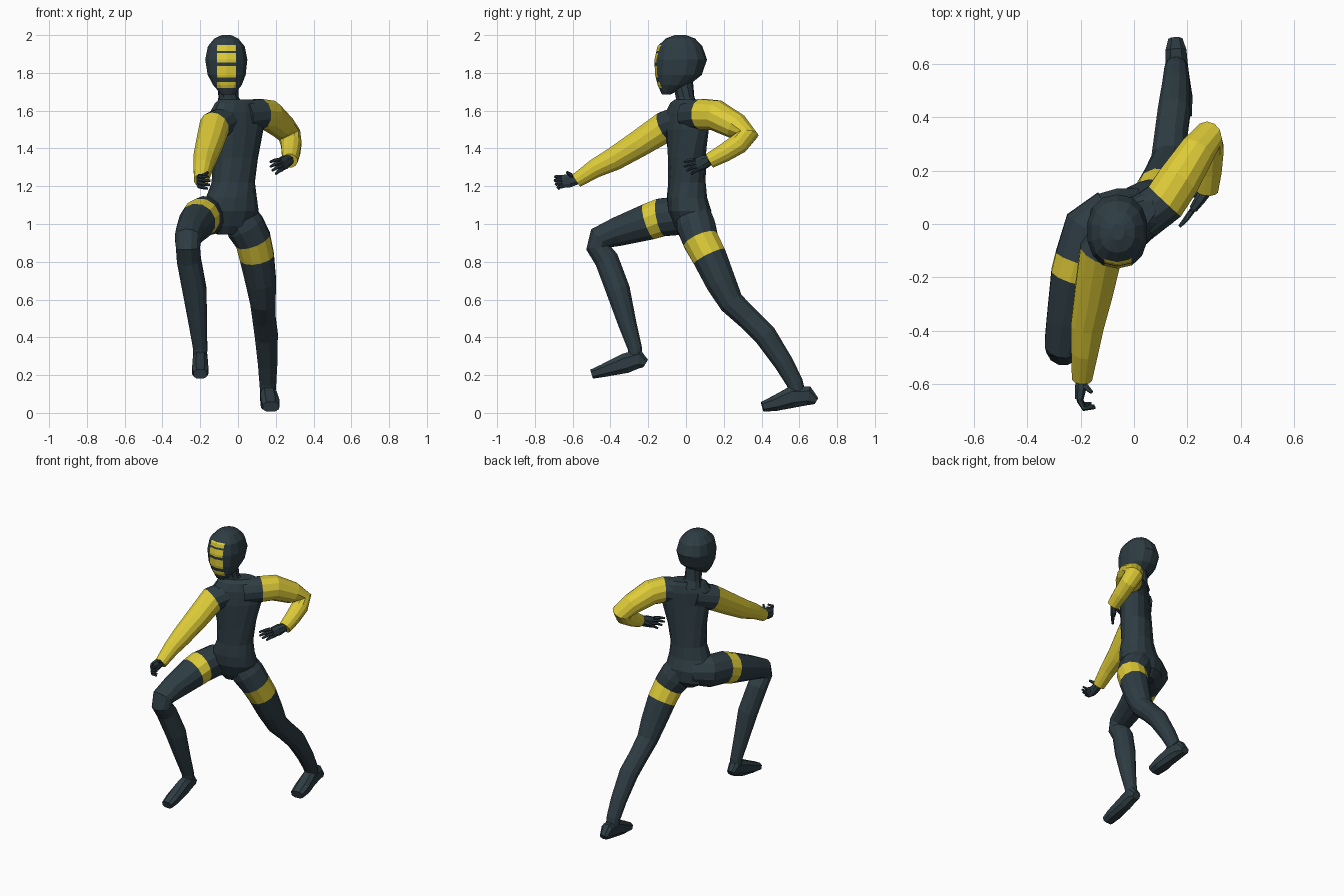
import bpy, bmesh, math
from mathutils import Vector


def material(name, rgb):
    m = bpy.data.materials.new(name)
    m.diffuse_color = (*rgb, 1)
    return m


MATS = [material("dark slate", (0.027, 0.046, 0.056)),
        material("yellow", (0.73, 0.60, 0.04))]


def section(center, u, v, ra, rb, sides, p):
    """One (super)elliptical cross-section."""
    pts = []
    for i in range(sides):
        a = 2 * math.pi * (i + 0.5) / sides
        c, s = math.cos(a), math.sin(a)
        pts.append(center + u * (math.copysign(abs(c) ** p, c) * ra)
                   + v * (math.copysign(abs(s) ** p, s) * rb))
    return pts


def loft(name, loops, yellow=(), edit=None):
    """Skin cross-sections; segments listed in yellow get the second colour."""
    bm = bmesh.new()
    rows = [[bm.verts.new(p) for p in loop] for loop in loops]
    n = len(rows[0])
    for k, (a, b) in enumerate(zip(rows, rows[1:])):
        for i in range(n):
            f = bm.faces.new((a[i], a[(i + 1) % n], b[(i + 1) % n], b[i]))
            f.material_index = int(k in yellow)
    bm.faces.new(rows[0][::-1]).material_index = int(0 in yellow)
    bm.faces.new(rows[-1]).material_index = int(len(rows) - 2 in yellow)
    bmesh.ops.recalc_face_normals(bm, faces=bm.faces)
    if edit:
        edit(bm)
    me = bpy.data.meshes.new(name)
    bm.to_mesh(me)
    bm.free()
    for m in MATS:
        me.materials.append(m)
    ob = bpy.data.objects.new(name, me)
    bpy.context.collection.objects.link(ob)
    return ob


def tube(name, rings, yellow=(), sides=12, ref=(1, 0, 0), p=1.0):
    """Limb through rings (x, y, z, radius[, second radius])."""
    c = [Vector(r[:3]) for r in rings]
    loops = []
    for i, r in enumerate(rings):
        t = Vector()
        if i:
            t += (c[i] - c[i - 1]).normalized()
        if i < len(c) - 1:
            t += (c[i + 1] - c[i]).normalized()
        t.normalize()
        u = Vector(ref)
        u = (u - t * u.dot(t)).normalized()
        loops.append(section(c[i], u, t.cross(u), r[3], r[-1], sides, p))
    return loft(name, loops, yellow)


def stack(name, rings, sides=14, p=1.0, edit=None):
    """Level rings (z, x, y, half width, half depth, yaw degrees)."""
    loops = []
    for z, x, y, ra, rb, yaw in rings:
        a = math.radians(yaw)
        u, v = Vector((math.cos(a), math.sin(a), 0)), Vector((-math.sin(a), math.cos(a), 0))
        loops.append(section(Vector((x, y, z)), u, v, ra, rb, sides, p))
    return loft(name, loops, edit=edit)


# Torso, twisting from pelvis to shoulders
stack("torso", [
    (0.945, -0.06, 0.03, 0.05, 0.06, 5), (0.99, -0.05, 0.035, 0.13, 0.095, 5),
    (1.07, -0.045, 0.02, 0.155, 0.115, 8), (1.14, -0.035, 0.005, 0.135, 0.105, 12),
    (1.22, -0.025, 0.005, 0.115, 0.095, 18), (1.35, -0.015, 0.005, 0.125, 0.092, 25),
    (1.50, -0.005, 0.005, 0.155, 0.088, 33), (1.59, -0.005, 0.01, 0.165, 0.08, 35),
    (1.64, 0.0, 0.015, 0.14, 0.065, 35), (1.66, -0.01, 0.015, 0.10, 0.05, 35)], p=0.9)

# Neck
stack("neck", [(1.62, -0.04, 0.01, 0.075, 0.06, 20), (1.67, -0.05, -0.005, 0.055, 0.05, 10),
               (1.78, -0.055, -0.02, 0.055, 0.055, 0)], sides=10)

# Head with face stripes cut into the front
STRIPES = [(1.72, 1.752), (1.775, 1.837), (1.855, 1.905), (1.917, 1.948)]
FACE_X, FACE_W = -0.06, 0.05


def paint_face(bm):
    cuts = [((0, 0, z), (0, 0, 1)) for s in STRIPES for z in s]
    cuts += [((FACE_X + d, 0, 0), (1, 0, 0)) for d in (-FACE_W, FACE_W)]
    for co, no in cuts:
        bmesh.ops.bisect_plane(bm, geom=bm.verts[:] + bm.edges[:] + bm.faces[:],
                               plane_co=co, plane_no=no)
    for f in bm.faces:
        c = f.calc_center_median()
        if c.y < -0.08 and abs(c.x - FACE_X) < FACE_W and any(a < c.z < b for a, b in STRIPES):
            f.material_index = 1


stack("head", [
    (1.685, -0.054, -0.105, 0.035, 0.022, 0), (1.735, -0.056, -0.067, 0.077, 0.083, 0),
    (1.79, -0.06, -0.04, 0.103, 0.124, 0), (1.87, -0.062, -0.028, 0.114, 0.139, 0),
    (1.94, -0.062, -0.032, 0.100, 0.119, 0), (1.982, -0.062, -0.03, 0.065, 0.078, 0),
    (2.0, -0.062, -0.03, 0.025, 0.03, 0)], p=0.88, edit=paint_face)

# Legs, each with a yellow thigh band
tube("right_leg", [
    (-0.08, 0.05, 1.05, 0.09), (-0.165, -0.02, 1.045, 0.105), (-0.195, -0.13, 1.035, 0.104),
    (-0.215, -0.195, 1.013, 0.10), (-0.25, -0.36, 0.96, 0.08), (-0.265, -0.45, 0.925, 0.072),
    (-0.265, -0.465, 0.875, 0.066), (-0.26, -0.42, 0.81, 0.066), (-0.23, -0.36, 0.65, 0.066),
    (-0.212, -0.31, 0.47, 0.05), (-0.20, -0.27, 0.34, 0.039), (-0.20, -0.265, 0.27, 0.037)],
    yellow=[2])
tube("left_leg", [
    (-0.01, 0.035, 1.07, 0.09), (0.04, 0.055, 0.985, 0.105), (0.08, 0.077, 0.915, 0.098),
    (0.10, 0.124, 0.827, 0.094), (0.122, 0.185, 0.69, 0.083), (0.132, 0.24, 0.585, 0.069),
    (0.138, 0.33, 0.50, 0.063), (0.15, 0.42, 0.41, 0.063), (0.157, 0.52, 0.26, 0.053),
    (0.158, 0.575, 0.16, 0.046), (0.158, 0.60, 0.08, 0.04)], yellow=[2])

# Feet
tube("right_foot", [
    (-0.20, -0.213, 0.262, 0.028, 0.024), (-0.20, -0.25, 0.285, 0.04, 0.056),
    (-0.20, -0.32, 0.263, 0.042, 0.056), (-0.20, -0.44, 0.223, 0.046, 0.036),
    (-0.20, -0.50, 0.205, 0.038, 0.026)], sides=8, p=0.75)
tube("left_foot", [
    (0.155, 0.69, 0.063, 0.028, 0.02), (0.157, 0.645, 0.09, 0.042, 0.055),
    (0.162, 0.56, 0.083, 0.046, 0.06), (0.17, 0.47, 0.05, 0.052, 0.043),
    (0.174, 0.405, 0.032, 0.045, 0.028)], sides=8, p=0.75)

# Arms: dark shoulder, yellow sleeve
tube("right_arm", [
    (-0.05, -0.01, 1.55, 0.085), (-0.125, -0.11, 1.515, 0.084), (-0.15, -0.25, 1.425, 0.074),
    (-0.175, -0.38, 1.345, 0.064), (-0.185, -0.48, 1.295, 0.052), (-0.195, -0.58, 1.23, 0.039)],
    yellow=range(1, 5))
tube("left_arm", [
    (0.03, 0.02, 1.57, 0.085), (0.115, 0.085, 1.58, 0.085), (0.165, 0.16, 1.575, 0.083),
    (0.235, 0.27, 1.515, 0.07), (0.273, 0.322, 1.47, 0.062), (0.282, 0.28, 1.425, 0.056),
    (0.28, 0.20, 1.375, 0.05), (0.274, 0.125, 1.335, 0.042)],
    yellow=range(1, 7), ref=(1, -0.3, 0.5))


# Hands: palm, four bent fingers and a thumb
def hand(side, wrist, knuckles, spread, bend, tip, thumb):
    w, k, s, b, t, th = (Vector(q) for q in (wrist, knuckles, spread, bend, tip, thumb))
    tube(side + "_palm", [(*w, 0.026, 0.024), (*w.lerp(k, 0.5), 0.038, 0.022),
                          (*k, 0.036, 0.017)], sides=8, ref=s, p=0.8)
    for i in range(4):
        o = s * (i - 1.5)
        length = (0.85, 1.0, 0.95, 0.75)[i]
        tube(f"{side}_finger_{i + 1}",
             [(*(k + o), 0.011), (*(k + o * 1.1 + b * length), 0.010),
              (*(k + o * 1.3 + (b + t) * length), 0.006)], sides=6, ref=s)
    m = w.lerp(k, 0.35)
    tube(side + "_thumb", [(*m, 0.013), (*(m + th * 0.6), 0.012),
                           (*(m + th + b * 0.5), 0.007)], sides=6, ref=s)


hand("right", (-0.195, -0.575, 1.235), (-0.205, -0.655, 1.225), (0.0, 0.003, -0.017),
     (0.02, -0.035, -0.004), (0.04, 0.005, -0.003), (0.03, -0.01, 0.045))
hand("left", (0.274, 0.13, 1.34), (0.225, 0.06, 1.315), (0.006, 0.008, -0.017),
     (-0.025, -0.035, -0.008), (-0.025, -0.028, -0.015), (-0.05, 0.01, -0.015))
